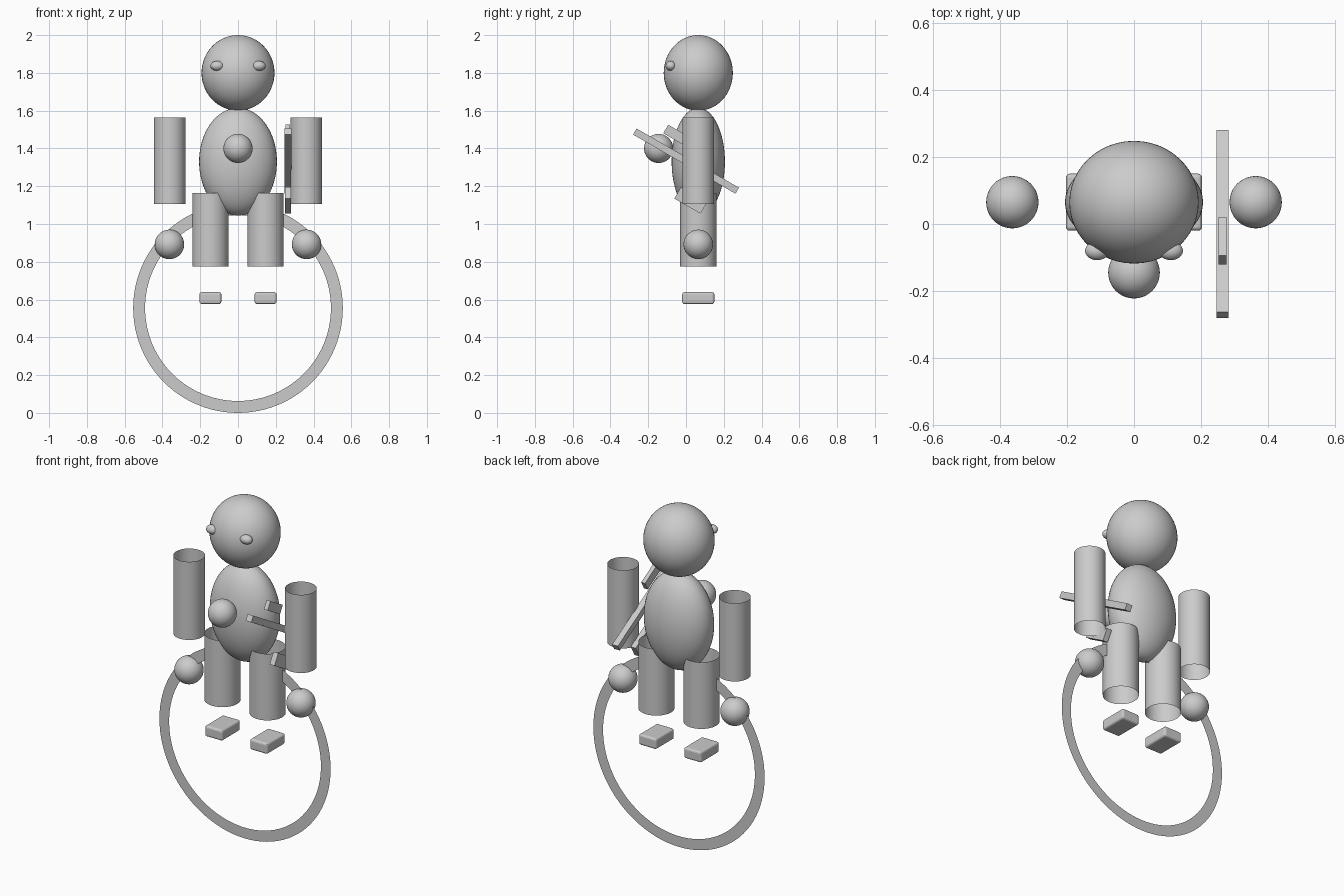
import bpy, bmesh, math
from mathutils import Matrix

if "Cube" in bpy.data.objects:
    bpy.data.objects.remove(bpy.data.objects["Cube"])

CY = 0.065   # depth of the figure's centre plane


def finish(name, bm, loc, rot=(0, 0, 0), smooth=True):
    mesh = bpy.data.meshes.new(name)
    bm.to_mesh(mesh)
    bm.free()
    for p in mesh.polygons:
        p.use_smooth = smooth
    ob = bpy.data.objects.new(name, mesh)
    ob.location, ob.rotation_euler = loc, rot
    bpy.context.collection.objects.link(ob)
    return ob


def ellipsoid(name, loc, radii, seg=48, rings=32):
    bm = bmesh.new()
    bmesh.ops.create_uvsphere(bm, u_segments=seg, v_segments=rings, radius=1,
                              matrix=Matrix.Diagonal((*radii, 1)))
    return finish(name, bm, loc)


def open_tube(name, loc, radius, height):
    bm = bmesh.new()
    bmesh.ops.create_cone(bm, cap_ends=False, segments=48, radius1=radius,
                          radius2=radius, depth=height)
    return finish(name, bm, loc)


def box(name, loc, size, tilt=0, bevel=0):
    bm = bmesh.new()
    bmesh.ops.create_cube(bm, size=1, matrix=Matrix.Diagonal((*size, 1)))
    ob = finish(name, bm, loc, (tilt, 0, 0), False)
    if bevel:
        mod = ob.modifiers.new("Bevel", 'BEVEL')
        mod.width, mod.segments = bevel, 3
    return ob


# Head, torso and the ball in front of the chest
ellipsoid("head", (0, CY, 1.8), (0.193, 0.183, 0.2))
ellipsoid("torso", (0, CY, 1.33), (0.206, 0.141, 0.285))
ellipsoid("chest_ball", (0, -0.145, 1.4), (0.077, 0.077, 0.077))

# Mirrored parts: eyes, open arm and leg tubes, hands, feet
for side, s in (("left", -1), ("right", 1)):
    ellipsoid(f"eye_{side}", (s * 0.11, -0.08, 1.837), (0.036, 0.028, 0.026), 24, 16)
    open_tube(f"arm_{side}", (s * 0.362, CY, 1.334), 0.084, 0.458)
    ellipsoid(f"hand_{side}", (s * 0.363, CY, 0.892), (0.078, 0.078, 0.078))
    open_tube(f"leg_{side}", (s * 0.146, CY, 0.97), 0.096, 0.39)
    box(f"foot_{side}", (s * 0.146, CY, 0.608), (0.115, 0.17, 0.063), bevel=0.012)

# Tilted tool beside the torso: long bar, upper block, lower block
TILT = math.radians(-30)
box("tool_bar", (0.264, 0.0, 1.333), (0.037, 0.626, 0.037), TILT)
box("tool_upper_block", (0.264, -0.05, 1.47), (0.025, 0.132, 0.052), TILT)
box("tool_lower_block", (0.264, 0.025, 1.125), (0.032, 0.16, 0.07), TILT)

# Flat upright ring
bm = bmesh.new()
N = 96
loops = [[bm.verts.new((r * math.cos(2 * math.pi * i / N), 0,
                        r * math.sin(2 * math.pi * i / N))) for i in range(N)]
         for r in (0.492, 0.555)]
for i in range(N):
    j = (i + 1) % N
    bm.faces.new((loops[0][i], loops[1][i], loops[1][j], loops[0][j]))
finish("flat_ring", bm, (0, CY, 0.555), smooth=False)
